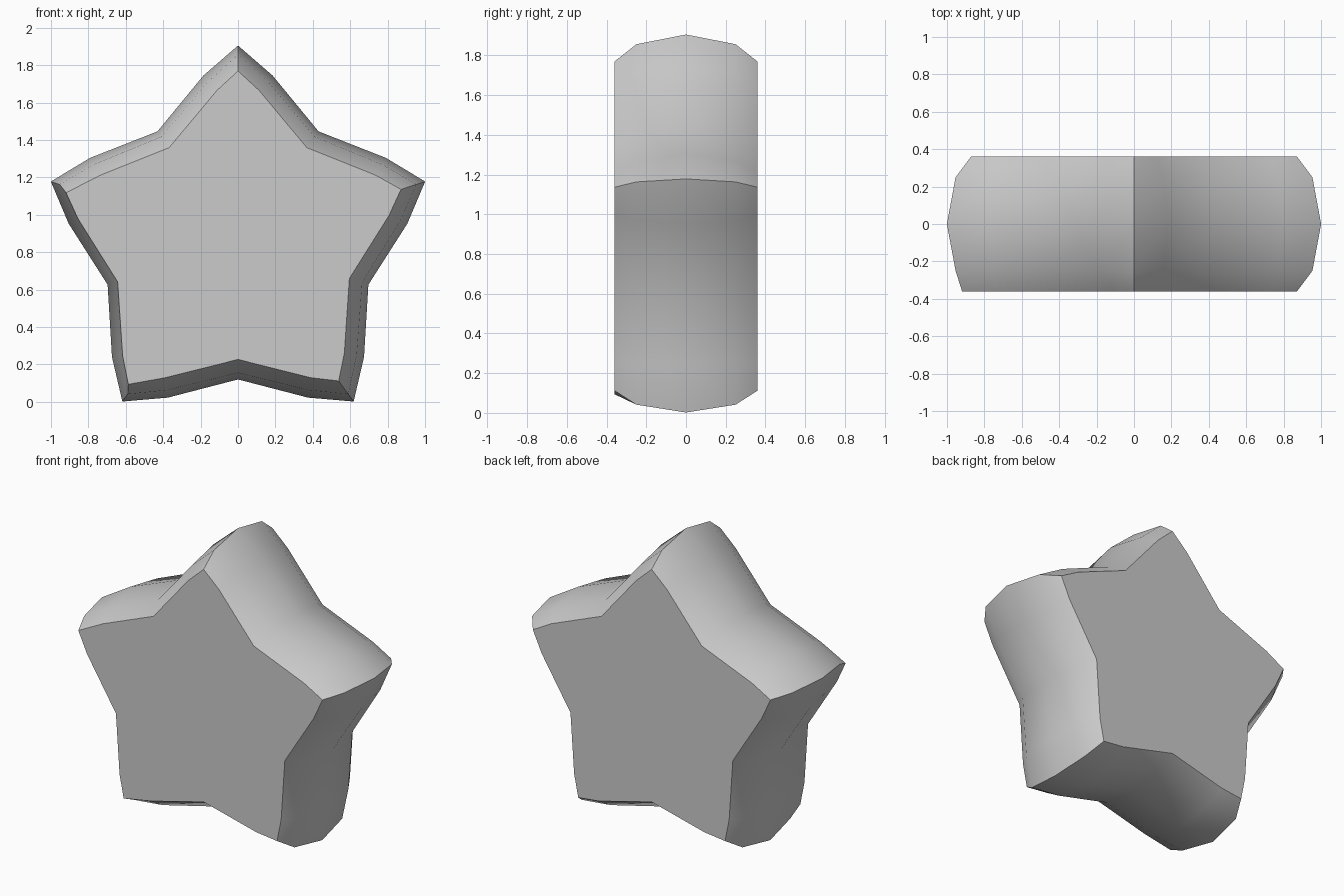
import bpy, bmesh, math

cube = bpy.data.objects.get("Cube")
if cube:
    bpy.data.objects.remove(cube)

CENTRE_Z = 0.853
ARMS = 5

# Star cross-sections: depth, tip radius, shoulder radius, shoulder angle, valley radius
SECTIONS = [
    (-0.36, 0.916, 0.82, 7.9, 0.626),
    (-0.25, 1.003, 0.876, 10.4, 0.698),
    (0.0, 1.052, 0.911, 11.7, 0.733),
    (0.25, 1.003, 0.876, 10.4, 0.698),
    (0.36, 0.916, 0.82, 7.9, 0.626),
]


def star_outline(tip, shoulder, spread, valley):
    """Points of one star, clockwise from the top tip."""
    points = []
    for arm in range(ARMS):
        for radius, offset in ((tip, 0), (shoulder, spread), (valley, 36), (shoulder, 72 - spread)):
            angle = math.radians(arm * 72 + offset)
            points.append((radius * math.sin(angle), CENTRE_Z + radius * math.cos(angle)))
    return points


def build_star(name, material):
    bm = bmesh.new()
    rings = []
    for y, *shape in SECTIONS:
        rings.append([bm.verts.new((x, y, z)) for x, z in star_outline(*shape)])

    # The front rim is a little wider along the lower right side
    for vert in rings[0][12:17]:
        vert.co.x -= 0.048
        vert.co.z -= 0.018

    # Puffed side walls
    count = len(rings[0])
    for near, far in zip(rings, rings[1:]):
        for i in range(count):
            j = (i + 1) % count
            bm.faces.new((near[i], near[j], far[j], far[i]))

    # Flat front and back
    bm.faces.new(rings[0])
    bm.faces.new(rings[-1])
    bmesh.ops.recalc_face_normals(bm, faces=bm.faces)

    mesh = bpy.data.meshes.new(name)
    bm.to_mesh(mesh)
    bm.free()
    mesh.materials.append(material)
    star = bpy.data.objects.new(name, mesh)
    bpy.context.collection.objects.link(star)
    return star


grey = bpy.data.materials.new("light_grey")
grey.use_nodes = True
grey.diffuse_color = (0.6, 0.6, 0.6, 1)
grey.node_tree.nodes["Principled BSDF"].inputs["Base Color"].default_value = (0.6, 0.6, 0.6, 1)

star = build_star("star_body", grey)

# Smooth walls with crisp tip ridges and rims
bpy.ops.object.select_all(action="DESELECT")
star.select_set(True)
bpy.context.view_layer.objects.active = star
bpy.ops.object.shade_smooth_by_angle(angle=math.radians(42))
